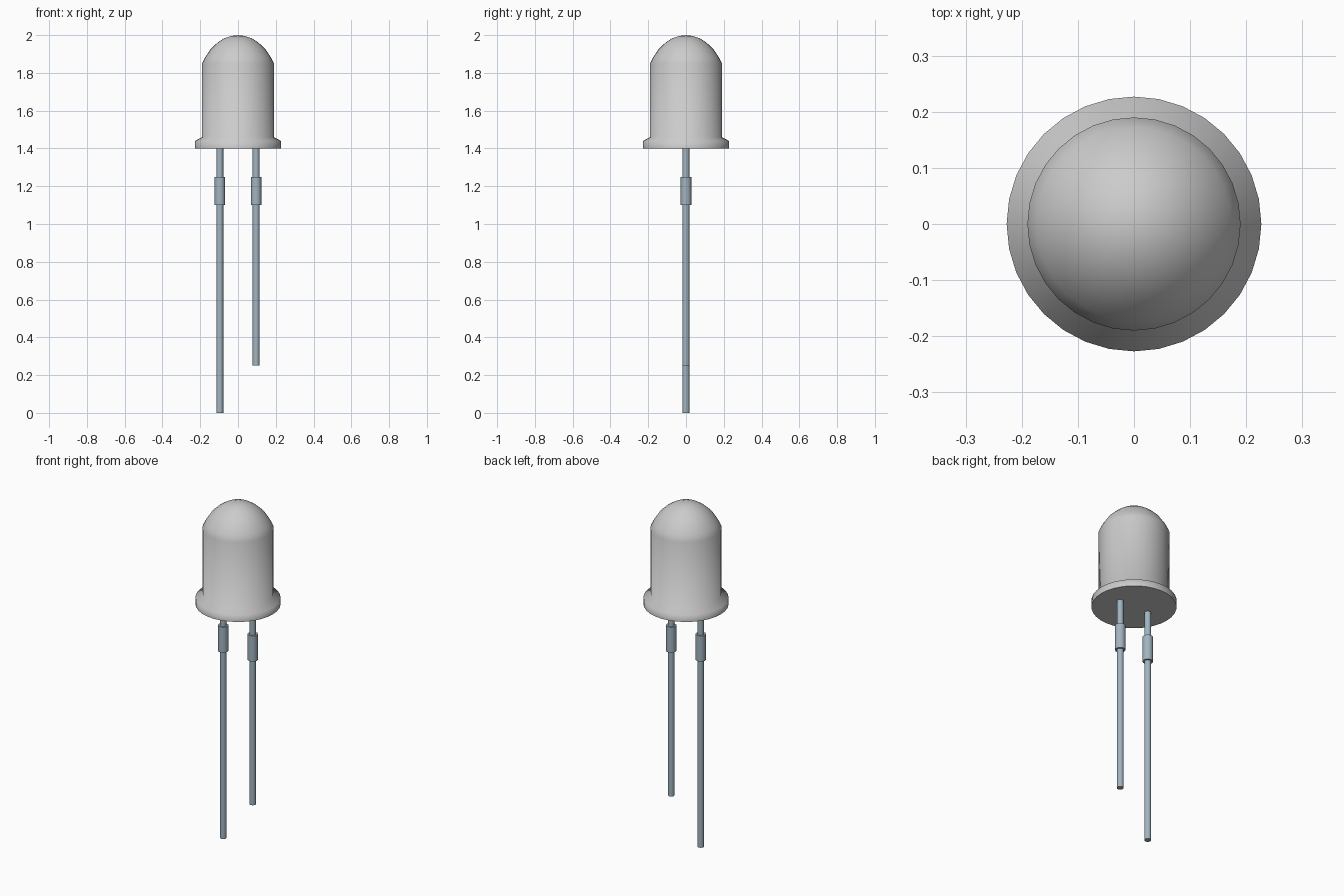
import bpy, math

if "Cube" in bpy.data.objects:
    bpy.data.objects.remove(bpy.data.objects["Cube"])


def lathe(name, profile, sides, x=0.0, mat=None, angle=65):
    """Revolve (radius, z) points, listed bottom to top, into a closed solid."""
    verts, faces, rings = [], [], []
    for r, z in profile:
        if r == 0:
            rings.append([len(verts)] * sides)
            verts.append((x, 0, z))
        else:
            rings.append(list(range(len(verts), len(verts) + sides)))
            for i in range(sides):
                a = 2 * math.pi * i / sides
                verts.append((x + r * math.cos(a), r * math.sin(a), z))
    for lo, hi in zip(rings, rings[1:]):
        for i in range(sides):
            j = (i + 1) % sides
            quad = [lo[i], lo[j], hi[j], hi[i]]
            faces.append(list(dict.fromkeys(quad)))
    # End caps
    if profile[0][0] > 0:
        faces.append(rings[0][::-1])
    if profile[-1][0] > 0:
        faces.append(rings[-1])
    mesh = bpy.data.meshes.new(name)
    mesh.from_pydata(verts, [], faces)
    obj = bpy.data.objects.new(name, mesh)
    bpy.context.collection.objects.link(obj)
    if mat:
        mesh.materials.append(mat)
    bpy.ops.object.select_all(action='DESELECT')
    obj.select_set(True)
    bpy.context.view_layer.objects.active = obj
    bpy.ops.object.shade_smooth_by_angle(angle=math.radians(angle))
    return obj


metal = bpy.data.materials.new("lead_metal")
metal.diffuse_color = (0.36, 0.46, 0.53, 1)
metal.use_nodes = True
metal.node_tree.nodes["Principled BSDF"].inputs["Base Color"].default_value = metal.diffuse_color

# Lens: flange with sloped top, straight barrel, rounded dome
lathe("lens_body", [
    (0.227, 1.40), (0.227, 1.44), (0.19, 1.46), (0.19, 1.85),
    (0.173, 1.884), (0.145, 1.926), (0.11, 1.959),
    (0.075, 1.982), (0.038, 1.995), (0, 2.0)], 32)

# Two wire leads, each with a thicker collar
for side, x, bottom in (("long", -0.096, 0.0), ("short", 0.096, 0.25)):
    lathe(side + "_lead", [(0.018, bottom), (0.018, 1.41)], 16, x, metal)
    lathe(side + "_lead_collar", [(0.028, 1.10), (0.028, 1.25)], 16, x, metal)
